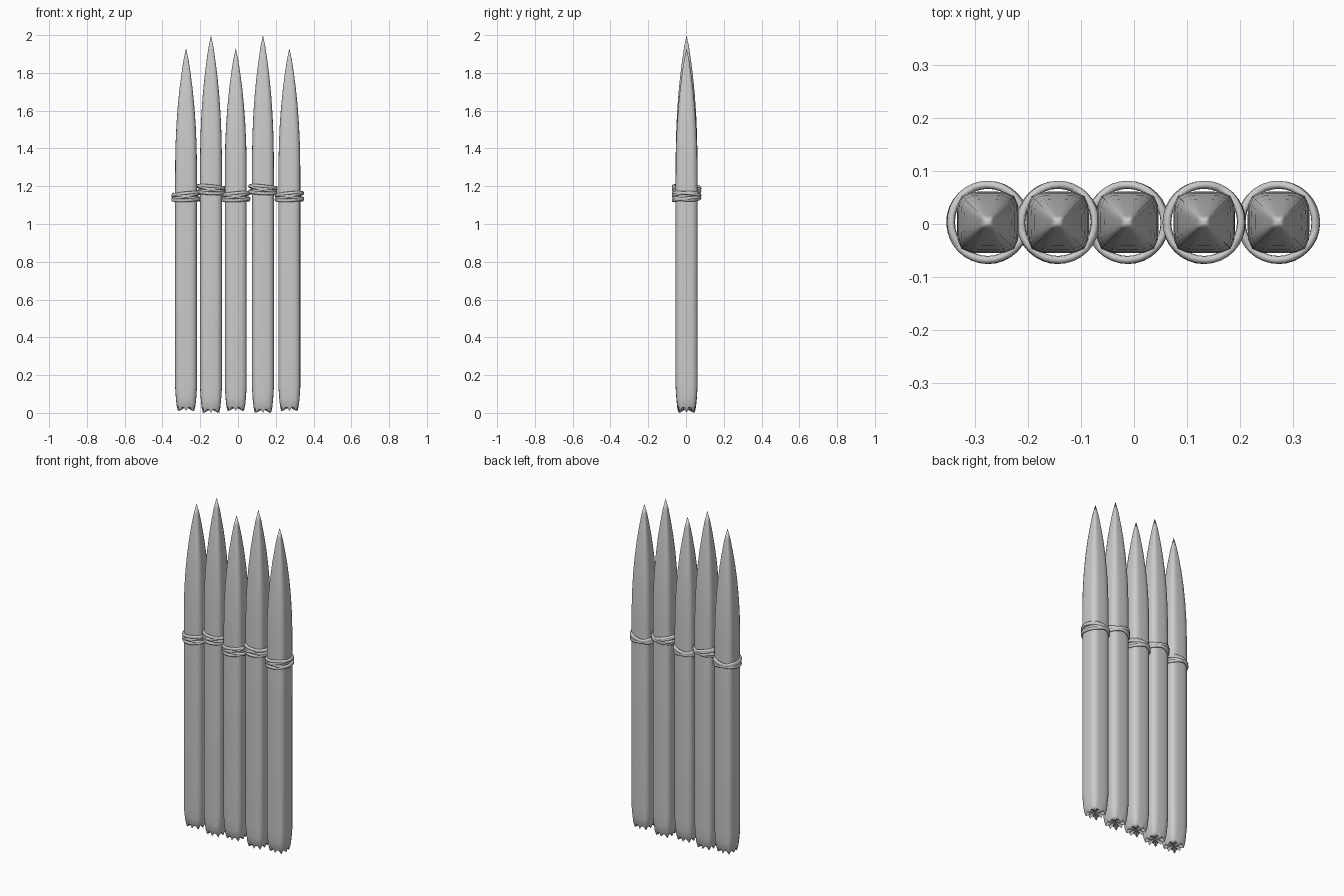
import bpy, bmesh, math
from mathutils import Matrix

if "Cube" in bpy.data.objects:
    bpy.data.objects.remove(bpy.data.objects["Cube"])

SIDES = 24
CY = 0.003
# (height, half width) up the stake, from frayed foot to the start of the point
PROFILE = [(0.03, 0.050), (0.07, 0.054), (0.13, 0.058), (1.20, 0.058), (1.32, 0.0575),
           (1.42, 0.0555), (1.52, 0.051), (1.62, 0.044), (1.72, 0.034),
           (1.80, 0.0235), (1.87, 0.013)]


def rounded_square(i, p=4.5):
    a = 2 * math.pi * i / SIDES
    c, s = math.cos(a), math.sin(a)
    k = (abs(c) ** p + abs(s) ** p) ** (-1 / p)
    return c * k, s * k


def finish(bm, name, angle):
    bmesh.ops.recalc_face_normals(bm, faces=bm.faces)
    me = bpy.data.meshes.new(name)
    bm.to_mesh(me)
    bm.free()
    ob = bpy.data.objects.new(name, me)
    bpy.context.collection.objects.link(ob)
    bpy.ops.object.select_all(action='DESELECT')
    ob.select_set(True)
    bpy.context.view_layer.objects.active = ob
    bpy.ops.object.shade_smooth_by_angle(angle=math.radians(angle))
    return ob


def stake(name, x, base, top):
    bm = bmesh.new()
    stretch = (top - base) / 1.93

    def ring(z, r, jag=0.0):
        out = []
        for i in range(SIDES):
            u, v = rounded_square(i)
            dz = jag * (i % 3 != 0)
            rr = r * (1 - 2.5 * dz)
            out.append(bm.verts.new((x + u * rr, CY + v * rr, base + (z + dz) * stretch)))
        return out

    # jagged foot, shaft and taper
    rings = [ring(0.0, 0.043, 0.018)] + [ring(z, r) for z, r in PROFILE]
    for a, b in zip(rings, rings[1:]):
        for i in range(SIDES):
            j = (i + 1) % SIDES
            bm.faces.new((a[i], a[j], b[j], b[i]))
    # pointed tip and hollowed underside
    for loop, z in ((rings[-1], top), (rings[0], base + 0.02)):
        v = bm.verts.new((x, CY, z))
        for i in range(SIDES):
            bm.faces.new((loop[i], loop[(i + 1) % SIDES], v))
    return finish(bm, name, 50)


def rope(name, x, z, flip):
    bm = bmesh.new()
    n, m, R, r = 32, 8, 0.071, 0.0075
    # crossing wraps: sideways tilt, fore-aft tilt, height offset
    for ty, tx, dz in ((0.22, 0.05, 0.004), (-0.20, -0.06, -0.004),
                       (0.05, 0.10, -0.014), (0.10, -0.10, 0.010)):
        M = (Matrix.Translation((x, CY, z + dz)) @ Matrix.Rotation(ty * flip, 4, 'Y')
             @ Matrix.Rotation(tx, 4, 'X'))
        grid = []
        for i in range(n):
            a = 2 * math.pi * i / n
            row = []
            for k in range(m):
                b = 2 * math.pi * k / m
                d = R + r * math.cos(b)
                co = Matrix.Identity(4).to_translation()
                co.x, co.y, co.z = d * math.cos(a), d * math.sin(a), 1.2 * r * math.sin(b)
                row.append(bm.verts.new(M @ co))
            grid.append(row)
        for i in range(n):
            for k in range(m):
                p, q = grid[i], grid[(i + 1) % n]
                bm.faces.new((p[k], q[k], q[(k + 1) % m], p[(k + 1) % m]))
    return finish(bm, name, 60)


# row of five stakes, alternating short and tall, each with its lashing
for i, x in enumerate((-0.275, -0.143, -0.012, 0.132, 0.272)):
    tall = i % 2
    stake(f"stake_{i + 1}", x, 0.0 if tall else 0.01, 2.0 if tall else 1.93)
    rope(f"rope_lashing_{i + 1}", x, 1.183 if tall else 1.146, 1 if tall else -1)
